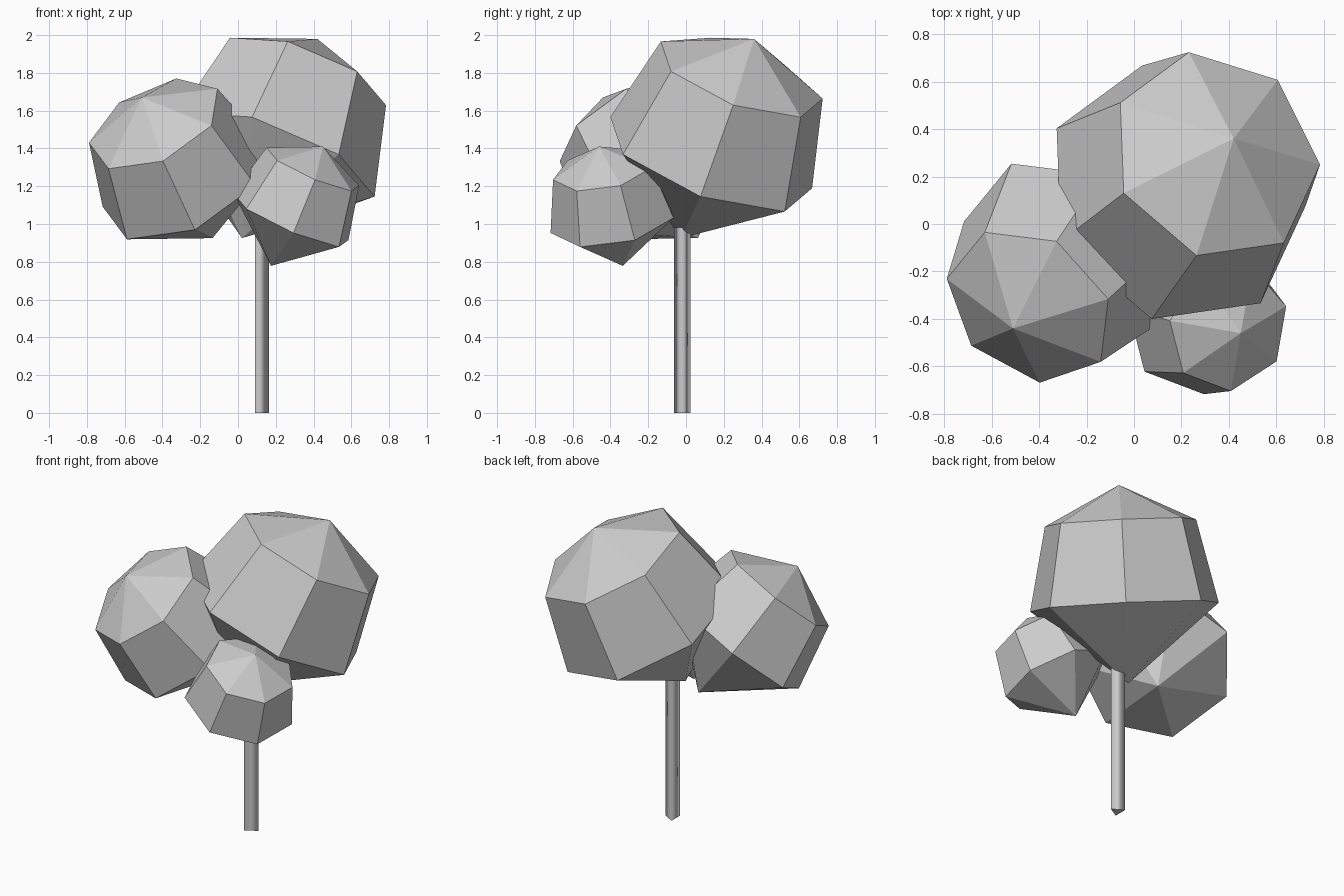
import bpy, bmesh, math
from mathutils import Vector

if "Cube" in bpy.data.objects:
    bpy.data.objects.remove(bpy.data.objects["Cube"], do_unlink=True)

SIDES = 7
STEP = math.tau / SIDES


def make_material(name, value):
    mat = bpy.data.materials.new(name)
    mat.use_nodes = True
    colour = (value, value, value, 1)
    mat.diffuse_color = colour
    mat.node_tree.nodes["Principled BSDF"].inputs["Base Color"].default_value = colour
    return mat


def finish(name, bm, mat):
    bmesh.ops.recalc_face_normals(bm, faces=bm.faces[:])
    mesh = bpy.data.meshes.new(name)
    bm.to_mesh(mesh)
    bm.free()
    mesh.materials.append(mat)
    obj = bpy.data.objects.new(name, mesh)
    bpy.context.collection.objects.link(obj)
    return obj


def foliage(name, pole, axis, radius, corner, mat):
    """Seven-sided ball: cap fan, one band of quads, long bottom fan."""
    axis = Vector(axis).normalized()
    centre = Vector(pole) - axis * radius
    u = Vector(corner) - centre
    u = (u - axis * u.dot(axis)).normalized()
    v = axis.cross(u)
    bm = bmesh.new()
    top = bm.verts.new(centre + axis * radius)
    bottom = bm.verts.new(centre - axis * radius)
    rings = []
    for tilt in (STEP, 2 * STEP):
        rings.append([
            bm.verts.new(centre + radius * (axis * math.cos(tilt) + math.sin(tilt) *
                         (u * math.cos(i * STEP) + v * math.sin(i * STEP))))
            for i in range(SIDES)])
    upper, lower = rings
    for i in range(SIDES):
        j = (i + 1) % SIDES
        bm.faces.new((top, upper[i], upper[j]))
        bm.faces.new((upper[i], lower[i], lower[j], upper[j]))
        bm.faces.new((lower[i], bottom, lower[j]))
    return finish(name, bm, mat)


grey = make_material("light grey", 0.6)

# Three tilted foliage clumps
foliage("large_foliage", (0.42, 0.36, 1.98), (0.335, 0.325, 0.885), 0.596,
        (0.78, 0.25, 1.63), grey)
foliage("middle_foliage", (-0.51, -0.44, 1.67), (-0.385, -0.516, 0.764), 0.487,
        (-0.79, -0.23, 1.43), grey)
foliage("small_foliage", (0.45, -0.46, 1.41), (0.393, -0.179, 0.902), 0.35,
        (0.41, -0.70, 1.24), grey)

# Slim three-sided trunk, smooth around its sides
bm = bmesh.new()
bmesh.ops.create_cone(bm, cap_ends=True, segments=3, radius1=0.05, radius2=0.05, depth=1.1)
# Turn one corner towards +x
first = bm.verts[:][0].co
turn = -math.atan2(first.y, first.x)
for vert in bm.verts:
    angle = math.atan2(vert.co.y, vert.co.x) + turn
    vert.co = (0.115 + 0.05 * math.cos(angle), -0.02 + 0.05 * math.sin(angle),
               vert.co.z + 0.55)
for face in bm.faces:
    face.smooth = len(face.verts) == 4
finish("trunk", bm, grey)
